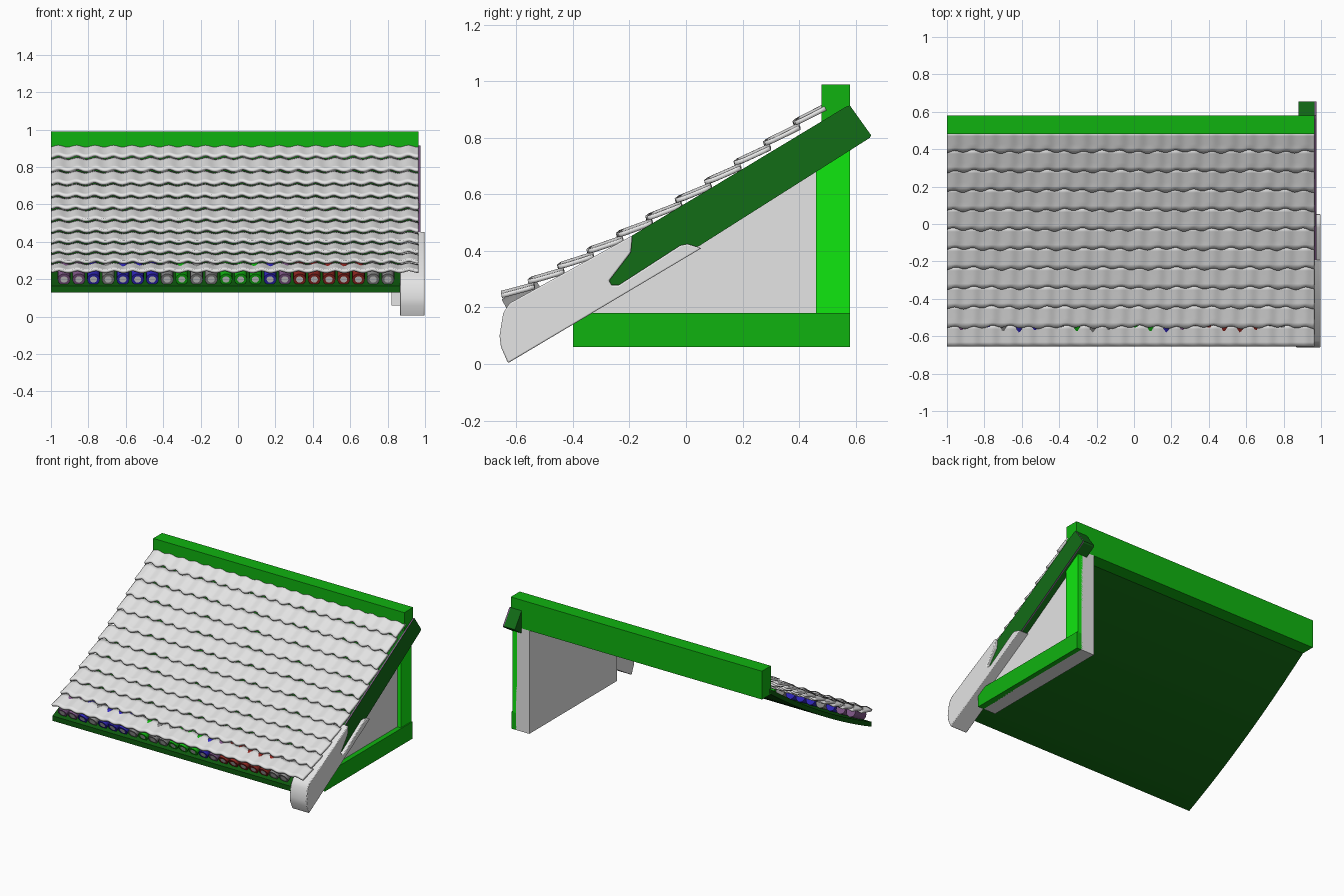
import bpy, bmesh, math, random
from mathutils import Matrix

random.seed(4)
if "Cube" in bpy.data.objects:
    bpy.data.objects.remove(bpy.data.objects["Cube"], do_unlink=True)


def material(name, r, g, b):
    m = bpy.data.materials.new(name)
    m.use_nodes = True
    m.diffuse_color = (r, g, b, 1)
    node = m.node_tree.nodes["Principled BSDF"]
    node.inputs["Base Color"].default_value = (r, g, b, 1)
    node.inputs["Roughness"].default_value = 0.8
    return m


GREY = material("pale grey", .78, .78, .78)
TUBE_GREY = material("mid grey", .25, .25, .25)
BRIGHT = material("bright green", .005, .8, .005)
GREEN = material("mid green", .005, .45, .005)
DARK = material("dark green", .006, .15, .008)
SOFFIT = material("deep green", .004, .1, .004)
PURPLE = material("purple", .22, .1, .25)
BLUE = material("blue", .03, .02, .5)
RED = material("red", .28, .02, .015)


def finish(name, bm, *mats):
    bmesh.ops.recalc_face_normals(bm, faces=bm.faces)
    mesh = bpy.data.meshes.new(name)
    bm.to_mesh(mesh)
    bm.free()
    ob = bpy.data.objects.new(name, mesh)
    bpy.context.collection.objects.link(ob)
    for m in mats:
        mesh.materials.append(m)
    return ob


def slab(name, outline, x0, x1, mat, side_mat=None):
    """Extrude a (y, z) outline from x0 to x1."""
    bm = bmesh.new()
    face = bm.faces.new([bm.verts.new((x0, y, z)) for y, z in outline])
    new = bmesh.ops.extrude_face_region(bm, geom=[face])["geom"]
    bmesh.ops.translate(bm, vec=(x1 - x0, 0, 0),
                        verts=[v for v in new if isinstance(v, bmesh.types.BMVert)])
    bm.normal_update()
    if side_mat:
        for f in bm.faces:
            f.material_index = 0 if abs(f.normal.x) > .5 else 1
    return finish(name, bm, *([mat, side_mat] if side_mat else [mat]))


def rect(y0, y1, z0, z1):
    return [(y0, z0), (y1, z0), (y1, z1), (y0, z1)]


def smooth(ob, angle=40):
    bpy.ops.object.select_all(action='DESELECT')
    ob.select_set(True)
    bpy.context.view_layer.objects.active = ob
    bpy.ops.object.shade_smooth_by_angle(angle=math.radians(angle))


# Sagging roof slope shared by tiles and soffit
FRONT, REAR, LEFT, RIGHT = -.655, .49, .965, -1


def slope(y, base, rise):
    u = (y - FRONT) / (REAR - FRONT)
    return base + rise * u - .15 * u * (1 - u)


# Overlapping courses of wavy tiles
ROWS, COLS, STEPS = 11, 200, 5
pitch = (REAR - FRONT) / ROWS
bm = bmesh.new()
for row in range(ROWS):
    phase = random.uniform(-.4, .4)
    grid = []
    for j in range(STEPS + 1):
        v = j / STEPS * (1.12 if row < ROWS - 1 else 1)
        line = []
        for i in range(COLS + 1):
            x = RIGHT + (LEFT - RIGHT) * i / COLS
            wave = math.sin(x * math.tau / .0985 + phase)
            y = FRONT + (row + v) * pitch
            z = slope(y, .232, .685) + .022 * (1 - v) + .005 * wave
            if j == 0 and row:
                y += .006 * wave + .004 * math.sin(x * 17 + row)
            line.append(bm.verts.new((x, y, z)))
        grid.append(line)
    for a, b in zip(grid, grid[1:]):
        for i in range(COLS):
            bm.faces.new((a[i], a[i + 1], b[i + 1], b[i]))
tiles = finish("roof_tiles", bm, GREY)
mod = tiles.modifiers.new("thickness", 'SOLIDIFY')
mod.thickness = .016
mod.offset = -1
smooth(tiles, 45)

# Curved soffit board below the tiles
N = 16
ys = [FRONT + .01 + (REAR - FRONT) * k / N for k in range(N + 1)]
under = [(y, slope(y, .125, .67)) for y in ys]
over = [(y, z + .035) for y, z in reversed(under)]
smooth(slab("soffit", under + over, RIGHT, LEFT - .005, SOFFIT))

# Ridge beam along the back
slab("ridge_beam", rect(.48, .58, .79, .99), RIGHT, LEFT, GREEN)

# Row of painted rafter ends under the eave
colours = [RED, PURPLE, BLUE, TUBE_GREY, BLUE, BLUE, BLUE, TUBE_GREY,
           GREEN, TUBE_GREY, TUBE_GREY, GREEN, GREEN, GREEN, BLUE, PURPLE,
           RED, RED, RED, RED, RED, TUBE_GREY, TUBE_GREY]
colours[0] = PURPLE
for n, colour in enumerate(colours):
    bm = bmesh.new()
    bmesh.ops.create_cone(bm, cap_ends=True, segments=16,
                          radius1=.034, radius2=.034, depth=.14)
    bmesh.ops.transform(bm, verts=bm.verts, matrix=(
        Matrix.Translation((-.93 + n * .0787, -.575, .233))
        @ Matrix.Rotation(math.radians(-61), 4, 'X')))
    front = min(bm.faces, key=lambda f: f.calc_center_median().y
                if len(f.verts) > 4 else 9)
    bmesh.ops.inset_region(bm, faces=[front], thickness=.015)
    front.material_index = 1
    smooth(finish("rafter_end_%02d" % (n + 1), bm, colour, GREY))

# Gable wall with its timber frame
wall = [(-.4, .06), (.58, .06), (.58, .79), (.48, .79), (.1, .53), (-.4, .26)]
slab("gable_wall", wall, .82, .925, GREY)
slab("gable_sill", rect(-.4, .58, .06, .18), .915, .96, GREEN)
slab("gable_post", rect(.46, .58, .18, .8), .915, .952, BRIGHT)

# Sloping barge board with a thin edged face plate
board = [(-.27, .28), (-.2, .28), (.05, .42), (.65, .80), (.655, .81),
         (.58, .915), (.565, .91), (-.19, .455), (-.27, .40)]
slab("barge_board", board, .88, .966, DARK)
slab("barge_board_face", board, .966, .975, DARK, PURPLE)

# Swallow-tailed end cap at the eave
cap = [(-.63, .003), (.055, .41), (.005, .425), (-.02, .42), (-.24, .278),
       (-.262, .277), (-.272, .295), (-.195, .395), (-.19, .455),
       (-.625, .215), (-.647, .18), (-.66, .1), (-.655, .06)]
end_cap = slab("eave_end_cap", cap, .865, .998, GREY)
bevel = end_cap.modifiers.new("soft_edges", 'BEVEL')
bevel.width = .005
bevel.segments = 2
smooth(end_cap, 30)
